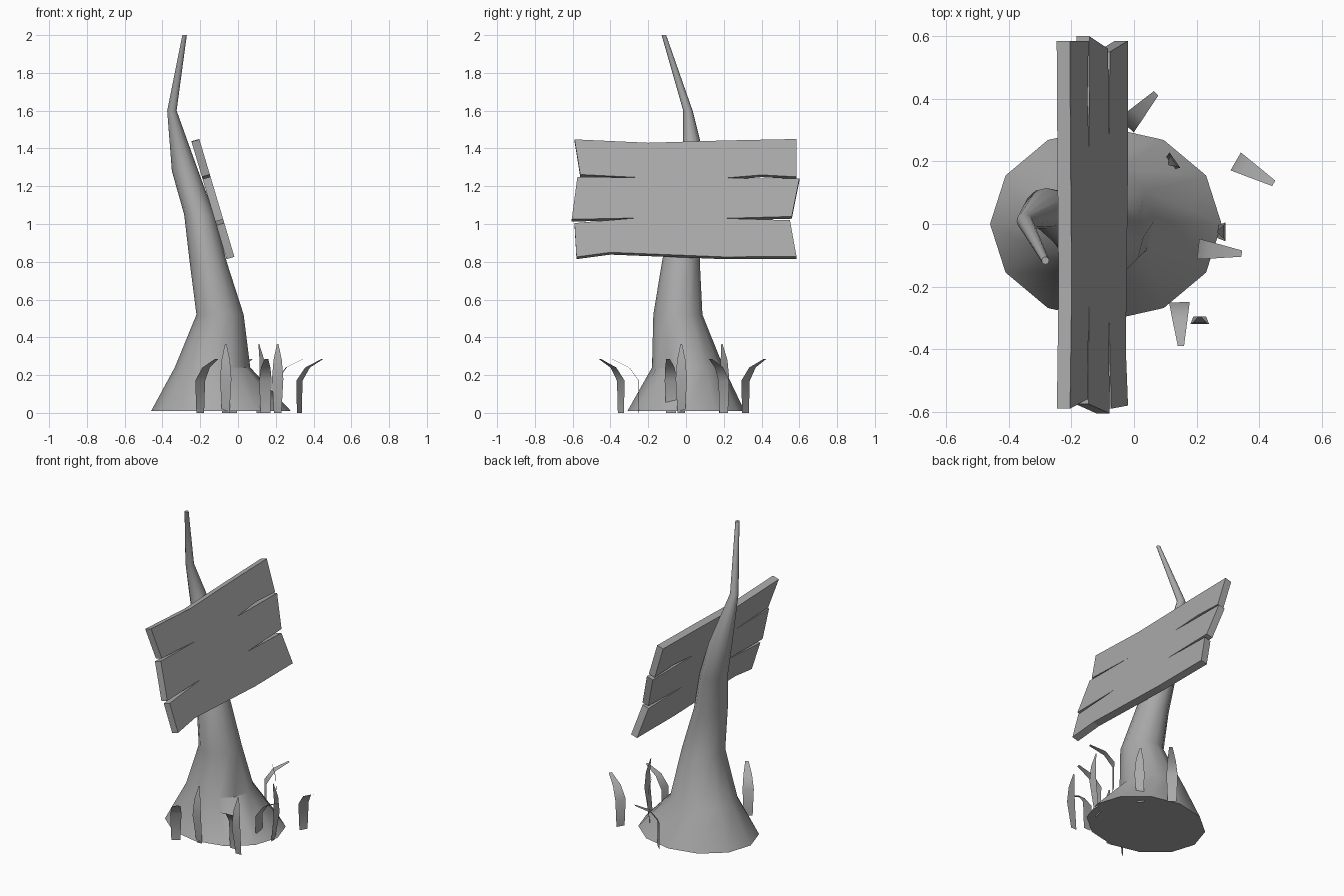
import bpy, bmesh
from math import cos, sin, tau, radians

cube = bpy.data.objects.get("Cube")
if cube:
    bpy.data.objects.remove(cube)

gray = bpy.data.materials.new("plain gray")
gray.use_nodes = True
color = (0.4, 0.4, 0.4, 1)
gray.diffuse_color = color
gray.node_tree.nodes["Principled BSDF"].inputs["Base Color"].default_value = color


def finish(bm, name, smooth=None):
    mesh = bpy.data.meshes.new(name)
    bm.to_mesh(mesh)
    bm.free()
    mesh.materials.append(gray)
    obj = bpy.data.objects.new(name, mesh)
    bpy.context.collection.objects.link(obj)
    if smooth:
        bpy.ops.object.select_all(action="DESELECT")
        obj.select_set(True)
        bpy.context.view_layer.objects.active = obj
        bpy.ops.object.shade_smooth_by_angle(angle=radians(smooth))
    return obj


# Bent, tapering trunk: height, centre x, centre y, radius x, radius y
RINGS = [
    (0.01, -0.09, 0.0, 0.37, 0.31),
    (0.24, -0.135, 0.01, 0.20, 0.19),
    (0.52, -0.095, -0.043, 0.125, 0.13),
    (0.8, -0.158, -0.027, 0.098, 0.1),
    (1.05, -0.205, 0.01, 0.08, 0.09),
    (1.28, -0.28, 0.05, 0.07, 0.065),
    (1.6, -0.35, 0.01, 0.025, 0.025),
    (2.0, -0.283, -0.117, 0.012, 0.012),
]
SIDES = 12
bm = bmesh.new()
loops = []
for z, cx, cy, rx, ry in RINGS:
    angles = [tau * i / SIDES for i in range(SIDES)]
    loops.append([bm.verts.new((cx + rx * cos(a), cy + ry * sin(a), z)) for a in angles])
for low, high in zip(loops, loops[1:]):
    for i in range(SIDES):
        j = (i + 1) % SIDES
        bm.faces.new((low[i], low[j], high[j], high[i]))
bm.faces.new(loops[0][::-1])
bm.faces.new(loops[-1])
finish(bm, "trunk", 35)

# Leaning sign board with split ends, outlined in y and z
OUTLINE = [
    (-0.59, 1.448), (-0.2, 1.43), (0.2, 1.442), (0.585, 1.45),
    (0.585, 1.25), (0.4, 1.26), (0.2, 1.243), (0.6, 1.24),
    (0.56, 1.04), (0.2, 1.03), (0.55, 1.02), (0.585, 0.828),
    (0.2, 0.826), (-0.1, 0.838), (-0.4, 0.85), (-0.58, 0.826),
    (-0.59, 1.005), (-0.26, 1.032), (-0.605, 1.025), (-0.575, 1.25),
    (-0.22, 1.245), (-0.56, 1.262),
]
bm = bmesh.new()
front = [bm.verts.new((-0.205 + 0.298 * (1.45 - z), y, z)) for y, z in OUTLINE]
back = [bm.verts.new((v.co.x - 0.042, v.co.y, v.co.z - 0.012)) for v in front]
bm.faces.new(front)
bm.faces.new(back[::-1])
for i in range(len(front)):
    j = (i + 1) % len(front)
    bm.faces.new((front[i], back[i], back[j], front[j]))
bmesh.ops.recalc_face_normals(bm, faces=bm.faces)
finish(bm, "sign_board")

# Grass blade profiles: outward reach, height, half width
BENT = [(0, 0, 0.026), (0, 0.17, 0.033), (0.05, 0.24, 0.025), (0.14, 0.285, 0.01)]
UPRIGHT = [(0, 0, 0.02), (0.025, 0.18, 0.03), (0.02, 0.28, 0.022), (0, 0.365, 0.004)]


def blade(name, profile, x, y, heading):
    dx, dy = cos(radians(heading)), sin(radians(heading))
    bm = bmesh.new()
    pairs = []
    for out, z, w in profile:
        px, py = x + out * dx, y + out * dy
        pairs.append([bm.verts.new((px - s * w * dy, py + s * w * dx, z)) for s in (1, -1)])
    for (l0, r0), (l1, r1) in zip(pairs, pairs[1:]):
        bm.faces.new((l0, r0, r1, l1))
    finish(bm, name, 60)


BENT_SPOTS = [
    (0.325, 0.2, -30), (0.205, -0.08, -6), (0.145, -0.25, -88),
    (-0.2, -0.345, -52), (-0.025, 0.315, 47),
]
UPRIGHT_SPOTS = [(0.21, -0.295, -90), (0.11, 0.19, 35), (0.267, -0.025, 0), (-0.065, -0.3, -90)]
for i, spot in enumerate(BENT_SPOTS):
    blade(f"bent_grass_{i + 1}", BENT, *spot)
for i, spot in enumerate(UPRIGHT_SPOTS):
    blade(f"upright_grass_{i + 1}", UPRIGHT, *spot)
